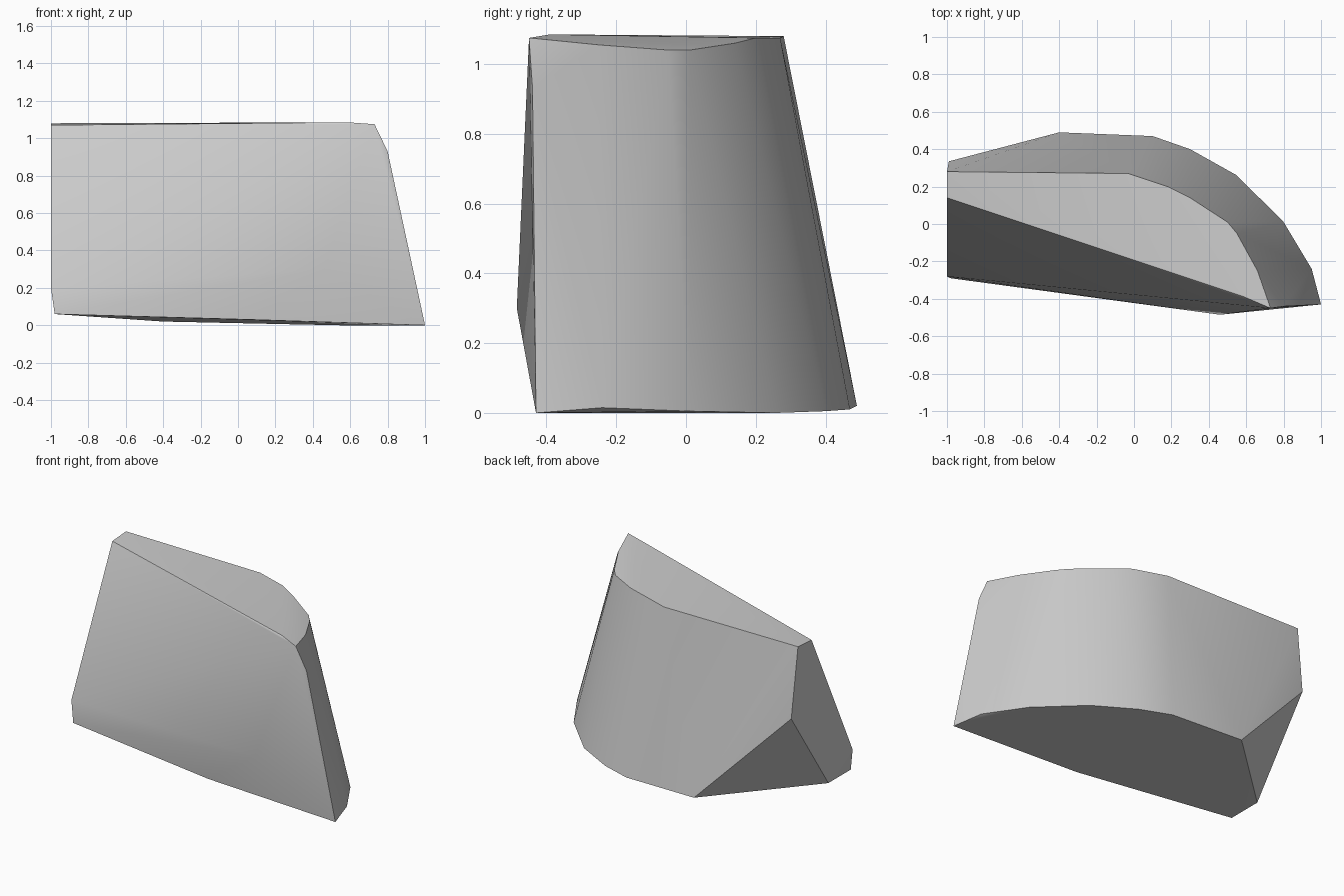
import bpy
import bmesh
import math

# Remove the default cube
default_cube = bpy.data.objects.get("Cube")
if default_cube:
    bpy.data.objects.remove(default_cube, do_unlink=True)


def flat_material(name, colour):
    material = bpy.data.materials.new(name)
    material.use_nodes = True
    material.diffuse_color = colour
    shader = material.node_tree.nodes["Principled BSDF"]
    shader.inputs["Base Color"].default_value = colour
    return material


def hull_object(name, corners, material):
    """Wrap a convex stone around its corner points."""
    mesh = bpy.data.meshes.new(name)
    bm = bmesh.new()
    for corner in corners:
        bm.verts.new(corner)
    result = bmesh.ops.convex_hull(bm, input=bm.verts[:])
    spare = [v for v in result["geom_interior"] if isinstance(v, bmesh.types.BMVert)]
    bmesh.ops.delete(bm, geom=spare, context="VERTS")
    # Merge the nearly coplanar triangles into broad facets
    bmesh.ops.dissolve_limit(bm, angle_limit=math.radians(1.5),
                             verts=bm.verts[:], edges=bm.edges[:])
    bmesh.ops.recalc_face_normals(bm, faces=bm.faces[:])
    bm.to_mesh(mesh)
    bm.free()
    mesh.materials.append(material)
    stone = bpy.data.objects.new(name, mesh)
    bpy.context.collection.objects.link(stone)
    return stone


# Flat top: straight front edge, rounded back edge
top_rim = [(-1, .14, 1.07), (-1, .28, 1.08), (-.03, .27, 1.075),
           (.18, .2, 1.075), (.3, .14, 1.06), (.5, .01, 1.04),
           (.55, -.05, 1.04), (.66, -.25, 1.055),
           (.73, -.45, 1.075), (.59, -.39, 1.085)]

# Flared foot along the curved back
back_foot = [(1, -.43, 0), (.95, -.24, .015), (.8, .01, .005),
             (.55, .26, 0), (.3, .4, .005), (.1, .47, .01), (-.4, .49, .02)]

# Bulging front and its lower edge
front_face = [(.8, -.44, .93), (.46, -.485, .3), (.08, -.42, .03)]

# Broken end wall
end_wall = [(-1, -.28, .2), (-.98, -.29, .06), (-.98, -.06, .06), (-.99, .335, .63)]

grey = flat_material("stone grey", (.6, .6, .6, 1))
rock = hull_object("rock", top_rim + back_foot + front_face + end_wall, grey)

# Smooth the gentle curves and keep the broken edges sharp
bpy.ops.object.select_all(action="DESELECT")
rock.select_set(True)
bpy.context.view_layer.objects.active = rock
bpy.ops.object.shade_smooth_by_angle(angle=math.radians(30))
